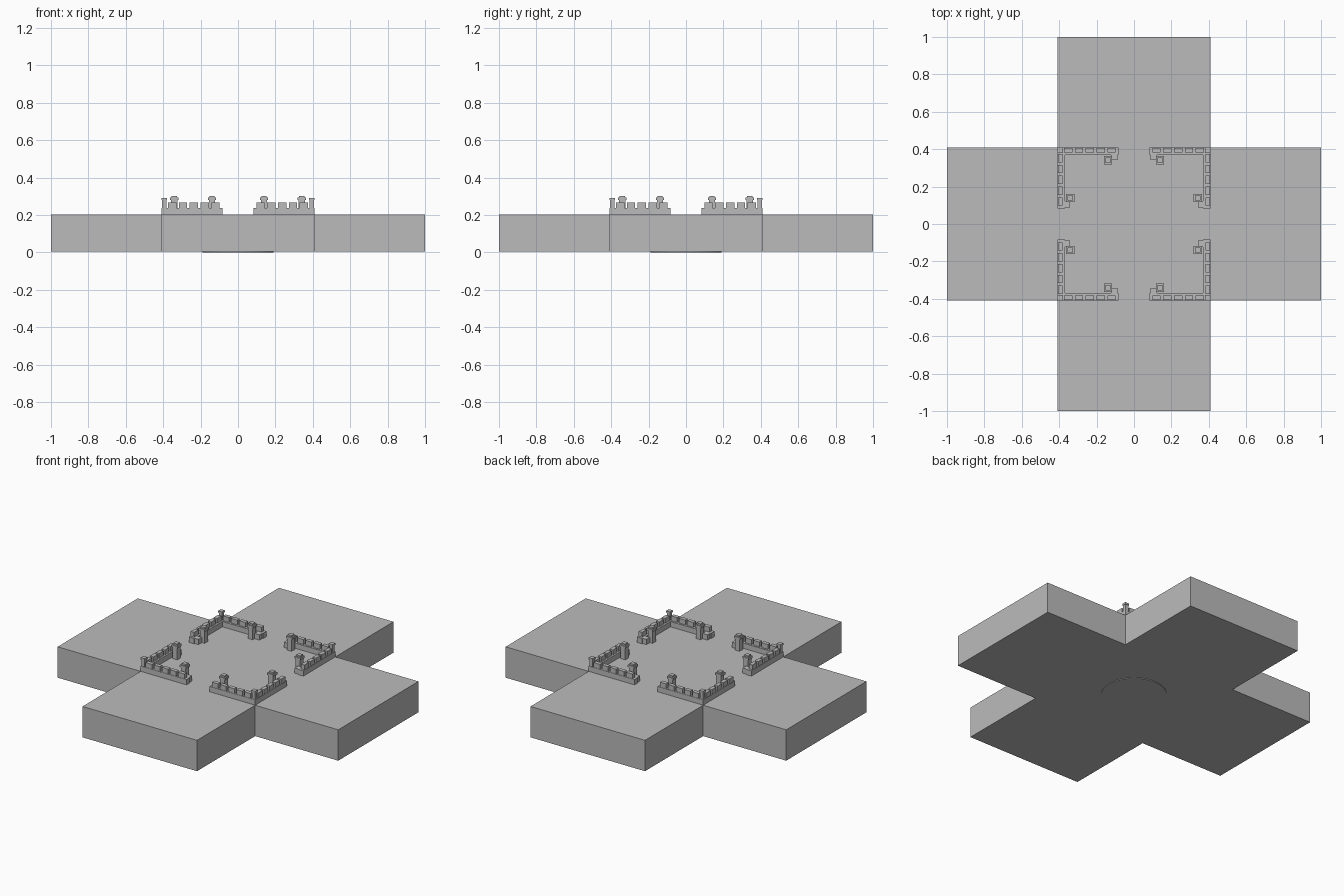
import bpy, bmesh, math

if "Cube" in bpy.data.objects:
    bpy.data.objects.remove(bpy.data.objects["Cube"])

stone = bpy.data.materials.new("grey_stone")
stone.diffuse_color = (0.5, 0.5, 0.5, 1)
stone.use_nodes = True
stone.node_tree.nodes["Principled BSDF"].inputs["Base Color"].default_value = stone.diffuse_color

W = 0.408      # half width of each arm
Z0 = 0.004     # underside of the slab
TOP = 0.203    # top of the slab


def finish(bm, name):
    bmesh.ops.recalc_face_normals(bm, faces=bm.faces)
    me = bpy.data.meshes.new(name)
    bm.to_mesh(me)
    bm.free()
    me.materials.append(stone)
    ob = bpy.data.objects.new(name, me)
    bpy.context.collection.objects.link(ob)
    return ob


def prism(bm, pts, z0, z1):
    lo = [bm.verts.new((x, y, z0)) for x, y in pts]
    hi = [bm.verts.new((x, y, z1)) for x, y in pts]
    n = len(pts)
    bm.faces.new(lo[::-1])
    bm.faces.new(hi)
    for i in range(n):
        j = (i + 1) % n
        bm.faces.new((lo[i], lo[j], hi[j], hi[i]))


def box(bm, x0, x1, y0, y1, z0, z1):
    prism(bm, [(x0, y0), (x1, y0), (x1, y1), (x0, y1)], z0, z1)


def circle(r, n=48):
    return [(r * math.cos(2 * math.pi * i / n), r * math.sin(2 * math.pi * i / n)) for i in range(n)]


# Cross-shaped slab
bm = bmesh.new()
prism(bm, [(W, -W), (1, -W), (1, W), (W, W), (W, 1), (-W, 1), (-W, W), (-1, W),
           (-1, -W), (-W, -W), (-W, -1), (W, -1)], Z0, TOP)
finish(bm, "cross_platform")

# Shallow round disc under the middle
bm = bmesh.new()
prism(bm, circle(0.19), 0.0, Z0 + 0.004)
finish(bm, "underside_disc")


def half_wall(bm, flip):
    """One leg of a corner wall along the +y edge; flip swaps x and y."""
    def b(x0, x1, y0, y1, z0, z1):
        if flip:
            x0, x1, y0, y1 = y0, y1, x0, x1
        box(bm, x0, x1, y0, y1, z0, z1)
    # Low wall and the thicker return at the gateway
    b(0.082, W - (0.038 if flip else 0), 0.37, W, TOP - 0.004, 0.237)
    b(0.087, 0.122, 0.343, 0.37, TOP - 0.004, 0.237)
    # Battlements along the outer edge
    for i in range(5):
        x = 0.098 + i * 0.058
        b(x, x + 0.044, 0.381, W - 0.002, 0.237, 0.268)
    # Gate tower with overhanging cap and small top block
    cx, cy = 0.139, 0.341
    for r, z0, z1 in ((0.017, TOP - 0.004, 0.28), (0.022, 0.28, 0.293), (0.014, 0.293, 0.303)):
        b(cx - r, cx + r, cy - r, cy + r, z0, z1)


# Four mirrored corner walls
for sx, sy, name in ((1, 1, "back_right"), (-1, 1, "back_left"), (1, -1, "front_right"), (-1, -1, "front_left")):
    bm = bmesh.new()
    half_wall(bm, False)
    half_wall(bm, True)
    # Corner turret
    c = W - 0.014
    box(bm, c - 0.011, c + 0.011, c - 0.011, c + 0.011, 0.237, 0.28)
    box(bm, c - 0.014, c + 0.014, c - 0.014, c + 0.014, 0.28, 0.292)
    for v in bm.verts:
        v.co.x *= sx
        v.co.y *= sy
    finish(bm, name + "_wall")
